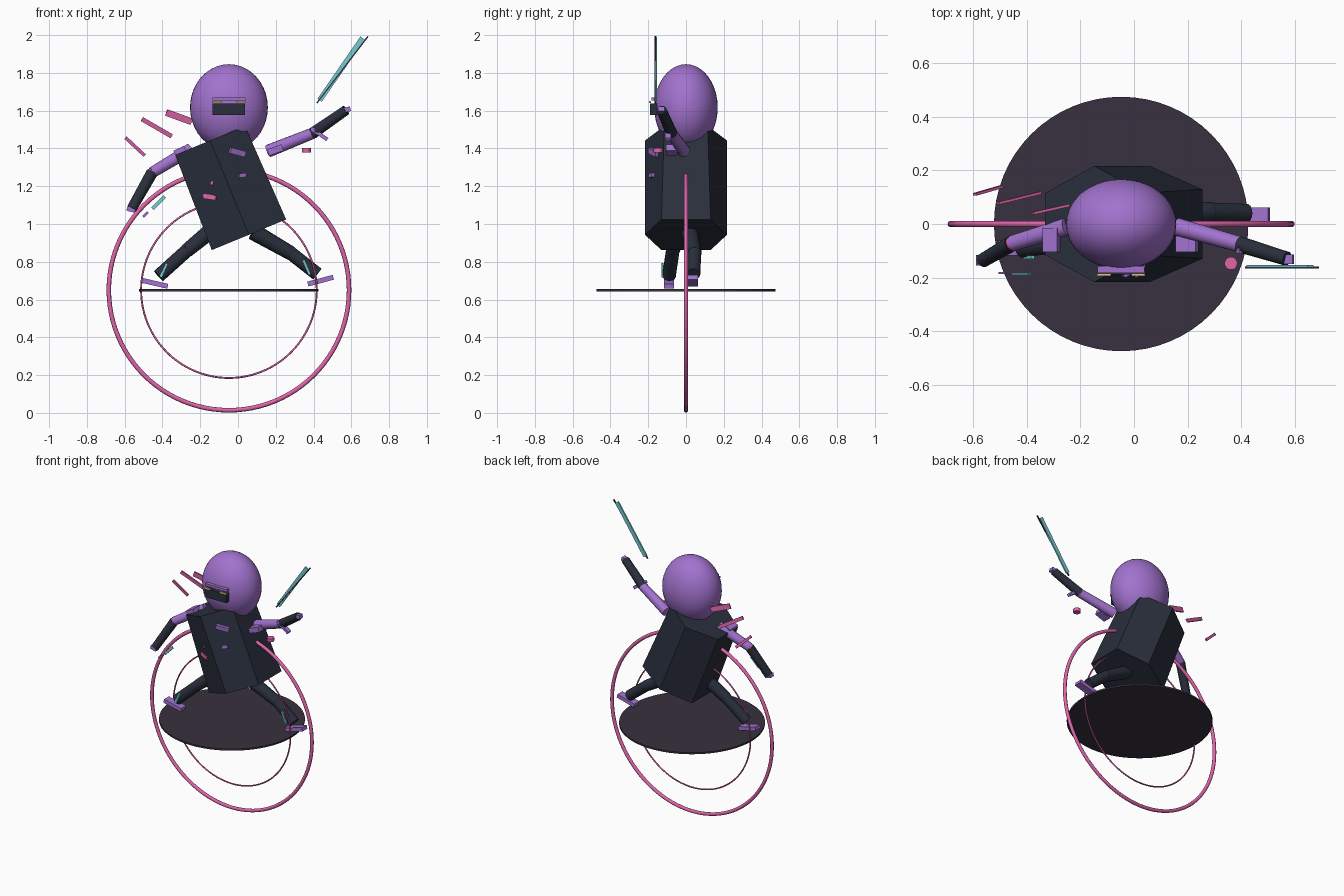
import bpy, bmesh
from math import radians, pi
from mathutils import Vector, Matrix

if "Cube" in bpy.data.objects:
    bpy.data.objects.remove(bpy.data.objects["Cube"])

COLORS = {
    "purple": (0.36, 0.17, 0.62, 1), "dark": (0.022, 0.028, 0.045, 1),
    "pink": (0.74, 0.13, 0.40, 1), "cyan": (0.18, 0.60, 0.65, 1),
    "plum": (0.04, 0.03, 0.05, 1), "gold": (0.80, 0.55, 0.20, 1),
}
MATS = {}
for n, c in COLORS.items():
    MATS[n] = bpy.data.materials.new(n)
    MATS[n].diffuse_color = c


def finish(name, color, smooth=False):
    o = bpy.context.object
    o.name = name
    o.data.materials.append(MATS[color])
    if smooth:
        bpy.ops.object.shade_smooth_by_angle(angle=radians(40))
    return o


def box(name, color, loc, size, angle=0, yaw=0):
    """Box turned by angle in the front view, after a yaw about its own z."""
    bpy.ops.mesh.primitive_cube_add(size=1)
    o = finish(name, color)
    o.matrix_world = (Matrix.Translation(loc) @ Matrix.Rotation(radians(-angle), 4, 'Y')
                      @ Matrix.Rotation(radians(yaw), 4, 'Z') @ Matrix.Diagonal((*size, 1)))
    return o


def limb(name, color, a, b, r1, r2):
    a, b = Vector(a), Vector(b)
    bpy.ops.mesh.primitive_cone_add(vertices=14, radius1=r1, radius2=r2, depth=(b - a).length,
                                    location=(a + b) / 2,
                                    rotation=(b - a).to_track_quat('Z', 'Y').to_euler())
    return finish(name, color, True)


def ball(name, color, loc, scale, seg=16):
    bpy.ops.mesh.primitive_uv_sphere_add(segments=seg, ring_count=seg // 2, radius=1, location=loc)
    bpy.context.object.scale = scale
    return finish(name, color, True)


def ring(name, R, r):
    bpy.ops.mesh.primitive_torus_add(major_segments=96, minor_segments=10, major_radius=R,
                                     minor_radius=r, location=(-0.048, 0, 0.65),
                                     rotation=(pi / 2, 0, 0))
    return finish(name, "pink", True)


# rings and platform disc
ring("outer_ring", 0.636, 0.012)
ring("inner_ring", 0.465, 0.005)
bpy.ops.mesh.primitive_cylinder_add(vertices=64, radius=0.475, depth=0.012,
                                    location=(-0.048, 0, 0.649))
finish("platform_disc", "plum", True)

# leaning six-sided torso, slightly wider at the hips
bm = bmesh.new()
loops = []
for z, hx, hy in ((0, 0.213, 0.13), (0.54, 0.2, 0.115)):
    pts = [(hx, -hy), (hx, hy), (0, 0.217), (-hx, hy), (-hx, -hy), (0, -0.217)]
    loops.append([bm.verts.new((x, y, z)) for x, y in pts])
lo, hi = loops
for i in range(6):
    j = (i + 1) % 6
    bm.faces.new((lo[i], lo[j], hi[j], hi[i]))
bm.faces.new(lo[::-1])
bm.faces.new(hi)
me = bpy.data.meshes.new("torso")
bm.to_mesh(me)
bm.free()
torso = bpy.data.objects.new("torso", me)
bpy.context.collection.objects.link(torso)
me.materials.append(MATS["dark"])
torso.matrix_world = Matrix.Translation((0.058, 0, 0.943)) @ Matrix.Rotation(radians(-22.4), 4, 'Y')

# head, visor, brow and eyes
ball("head", "purple", (-0.048, 0, 1.617), (0.206, 0.168, 0.229), 40)
box("visor", "dark", (-0.048, -0.172, 1.608), (0.172, 0.035, 0.062))
box("brow", "purple", (-0.048, -0.170, 1.662), (0.175, 0.025, 0.018))
for side in (-1, 1):
    box("eye", "gold", (-0.048 + side * 0.064, -0.19, 1.645), (0.052, 0.010, 0.010))

# arms: shoulder, elbow, wrist
ARMS = {
    "left": ((-0.25, -0.01, 1.395), (-0.455, -0.072, 1.272), (-0.563, -0.135, 1.08)),
    "right": ((0.16, -0.01, 1.386), (0.395, -0.076, 1.480), (0.572, -0.13, 1.603)),
}
for side, (s, e, w) in ARMS.items():
    limb(side + "_upper_arm", "purple", s, e, 0.034, 0.030)
    ball(side + "_elbow", "pink", e, (0.027, 0.027, 0.027))
    limb(side + "_forearm", "dark", e, w, 0.031, 0.027)
box("left_hand", "purple", (-0.566, -0.135, 1.077), (0.045, 0.04, 0.025), -15)
box("right_hand", "purple", (0.578, -0.132, 1.606), (0.035, 0.035, 0.025), 15)
box("left_shoulder_pad", "purple", (-0.307, -0.06, 1.385), (0.06, 0.09, 0.035), 25)
box("right_shoulder_pad", "purple", (0.198, -0.075, 1.392), (0.08, 0.06, 0.035), 20)
box("elbow_plate", "purple", (0.43, -0.095, 1.477), (0.105, 0.03, 0.02), -35)

# legs: hip, knee, ankle, foot tilt
LEGS = {
    "left": ((-0.10, -0.03, 1.00), (-0.27, -0.07, 0.86), (-0.42, -0.09, 0.725), -13),
    "right": ((0.08, 0.02, 0.96), (0.28, 0.045, 0.845), (0.42, 0.04, 0.735), 15),
}
for side, (h, k, a, tilt) in LEGS.items():
    limb(side + "_thigh", "dark", h, k, 0.045, 0.038)
    ball(side + "_knee", "dark", k, (0.037, 0.037, 0.037))
    limb(side + "_shin", "dark", k, a, 0.036, 0.036)
box("left_foot", "purple", (-0.44, -0.09, 0.686), (0.14, 0.055, 0.026), -13)
box("right_foot", "purple", (0.437, 0.035, 0.700), (0.14, 0.055, 0.026), 15)
box("left_shin_strip", "cyan", (-0.393, -0.124, 0.755), (0.014, 0.012, 0.08), -23)
box("right_shin_strip", "cyan", (0.363, 0.004, 0.770), (0.014, 0.012, 0.085), 23)

# raised blade with a thin edge, and pommel
box("blade", "cyan", (0.546, -0.158, 1.82), (0.40, 0.010, 0.028), 55.4)
box("blade_edge", "plum", (0.553, -0.162, 1.817), (0.445, 0.008, 0.007), 52.5)
bpy.ops.mesh.primitive_cylinder_add(vertices=20, radius=0.024, depth=0.024,
                                    location=(0.362, -0.147, 1.39))
finish("pommel", "pink", True)

# trailing streamers
for x, y, z, length, th, ang in ((-0.313, 0.055, 1.566, 0.145, 0.036, -20),
                                 (-0.43, 0.097, 1.51, 0.185, 0.024, -30),
                                 (-0.545, 0.125, 1.41, 0.14, 0.018, -43)):
    box("streamer", "pink", (x, y, z), (length, 0.010, th), ang, 12)

# floating shards and chest plates
box("cyan_shard", "cyan", (-0.42, -0.187, 1.113), (0.09, 0.008, 0.018), 45)
box("purple_shard", "purple", (-0.49, -0.183, 1.05), (0.035, 0.008, 0.012), 45)
box("chest_plate", "purple", (-0.003, -0.172, 1.38), (0.09, 0.02, 0.032), -15, 26)
box("side_plate", "purple", (0.022, -0.182, 1.257), (0.04, 0.02, 0.022), 10, 26)
box("hip_plate", "pink", (-0.147, -0.168, 1.142), (0.075, 0.02, 0.025), -8, -26)
box("small_plate", "pink", (-0.135, -0.186, 1.215), (0.012, 0.015, 0.02), -20, -26)

for m in bpy.data.materials:
    if m.users and not m.is_grease_pencil:
        m.use_nodes = True
        m.node_tree.nodes["Principled BSDF"].inputs["Base Color"].default_value = m.diffuse_color
